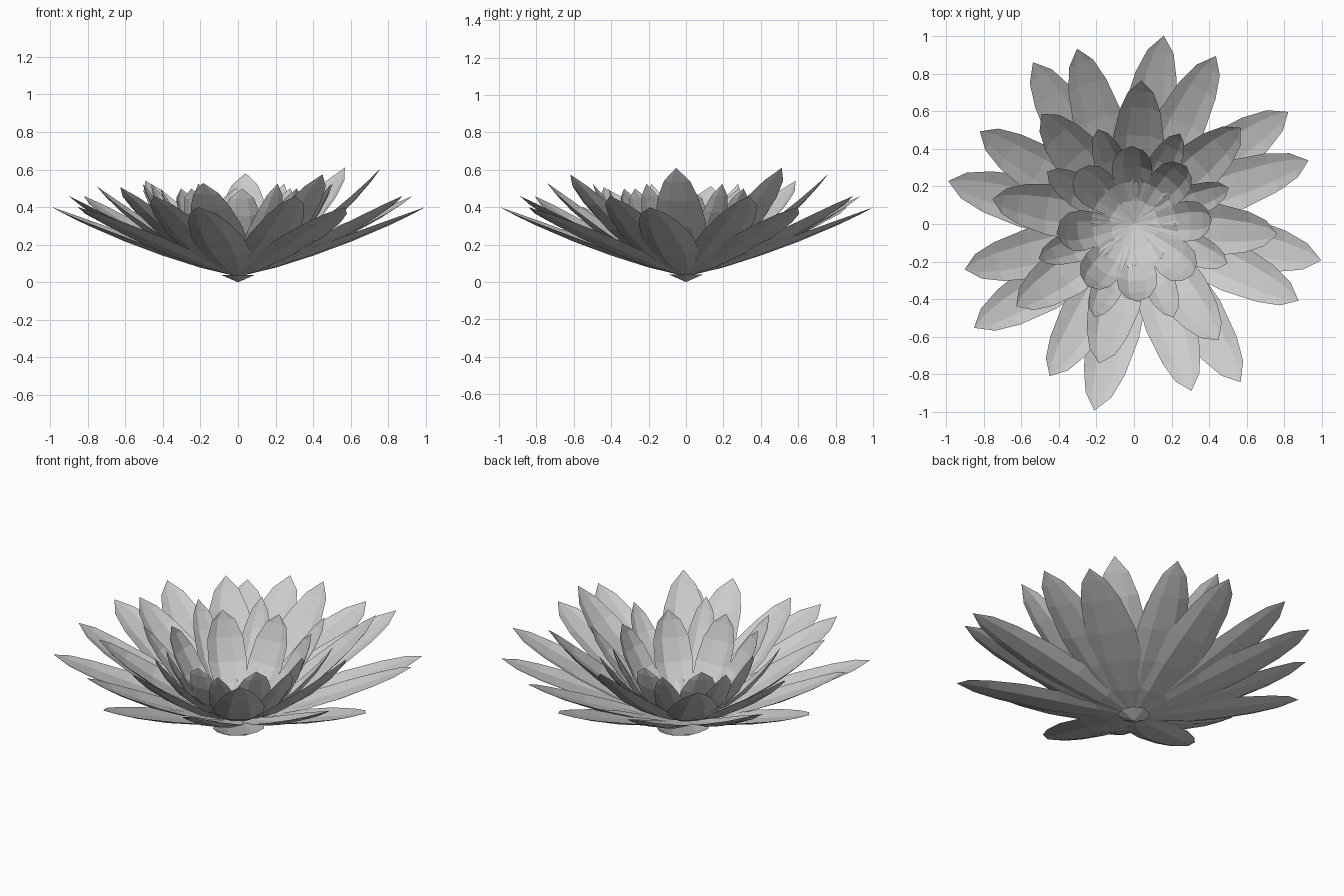
import bpy
from math import cos, sin, radians
from mathutils import Vector

if "Cube" in bpy.data.objects:
    bpy.data.objects.remove(bpy.data.objects["Cube"])

grey = bpy.data.materials.new("petal_grey")
grey.use_nodes = True
colour = (0.6, 0.6, 0.6, 1)
grey.diffuse_color = colour
grey.node_tree.nodes["Principled BSDF"].inputs["Base Color"].default_value = colour

# Petal outlines: position along the length, relative half width
POINTED = [(0, 0.04), (0.2, 0.58), (0.4, 0.97), (0.6, 1), (0.8, 0.79), (0.92, 0.5), (1, 0)]
BLUNT = [(0, 0.04), (0.2, 0.52), (0.4, 0.85), (0.6, 1), (0.8, 0.93), (0.93, 0.6), (1, 0)]
ACROSS = (-1, -0.45, 0.45, 1)


def petal(name, outline, angle, base_z, bend, tip, half_width, cup, sway):
    """One cupped petal, swept along a curved spine from the centre to its tip."""
    start, bend, tip = Vector((0, base_z)), Vector(bend), Vector(tip)
    verts, faces = [], []
    for t, w in outline:
        spine = start * (1 - t) ** 2 + bend * 2 * t * (1 - t) + tip * t * t
        slope = ((bend - start) * (1 - t) + (tip - bend) * t).normalized()
        turn = radians(angle + sway * (1 - t))
        for u in ACROSS if w else (0,):
            side = u * w * half_width
            lift = cup * half_width * (w * u) ** 2
            r = spine.x - slope.y * lift
            z = spine.y + slope.x * lift
            verts.append((r * cos(turn) - side * sin(turn),
                          r * sin(turn) + side * cos(turn), z))
    n = len(ACROSS)
    rows = len(outline) - 1
    for i in range(rows - 1):
        for j in range(n - 1):
            a = i * n + j
            faces.append((a, a + n, a + n + 1, a + 1))
    last = (rows - 1) * n
    for j in range(n - 1):
        faces.append((last + j, rows * n, last + j + 1))
    mesh = bpy.data.meshes.new(name)
    mesh.from_pydata(verts, [], faces)
    mesh.materials.append(grey)
    mesh.update()
    bpy.context.collection.objects.link(bpy.data.objects.new(name, mesh))


# Rings: name, outline, petal angles, base height, spine bend, tip, half width, cup, sway,
# then how much the ring leans: extra reach and extra height, and towards which angle
RINGS = [
    ("outer_petal", POINTED, (81, 36, -11, -56, -102, -147, 167, 122),
     0.03, (0.5, 0.13), (1.015, 0.4), 0.14, 0.25, 3, (0, 0, 0)),
    ("second_petal", POINTED, (64, 20, -25, -71, -119, -165, 149, 108),
     0.034, (0.5, 0.13), (0.96, 0.46), 0.135, 0.25, 3, (0.035, 0, 55)),
    ("middle_petal", POINTED, (87, 42, -4, -54, -104, -145, 170, 130),
     0.038, (0.42, 0.12), (0.765, 0.56), 0.138, 0.35, 0, (0, 0.055, 20)),
    ("fourth_petal", POINTED, (111, 63, 21, -23, -67, -113, -160, 149),
     0.042, (0.35, 0.1), (0.54, 0.525), 0.09, 0.4, 0, (0, 0, 0)),
    ("inner_petal", BLUNT, (92, 48, 3, -41, -87, -127, -173, 137),
     0.046, (0.33, 0.09), (0.415, 0.5), 0.108, 0.35, 0, (0, 0, 0)),
]
for name, outline, angles, base, bend, tip, width, cup, sway, (reach, rise, towards) in RINGS:
    for i, angle in enumerate(angles):
        lean = cos(radians(angle - towards))
        end = (tip[0] + reach * lean, tip[1] + rise * lean)
        petal(f"{name}_{i + 1}", outline, angle, base, bend, end, width, cup, sway)

# Small pointed base under the petals
bpy.ops.mesh.primitive_cone_add(vertices=8, radius1=0, radius2=0.09, depth=0.04,
                                end_fill_type='NOTHING', location=(0, 0, 0.02))
flower_base = bpy.context.object
flower_base.name = "flower_base"
flower_base.data.materials.append(grey)
